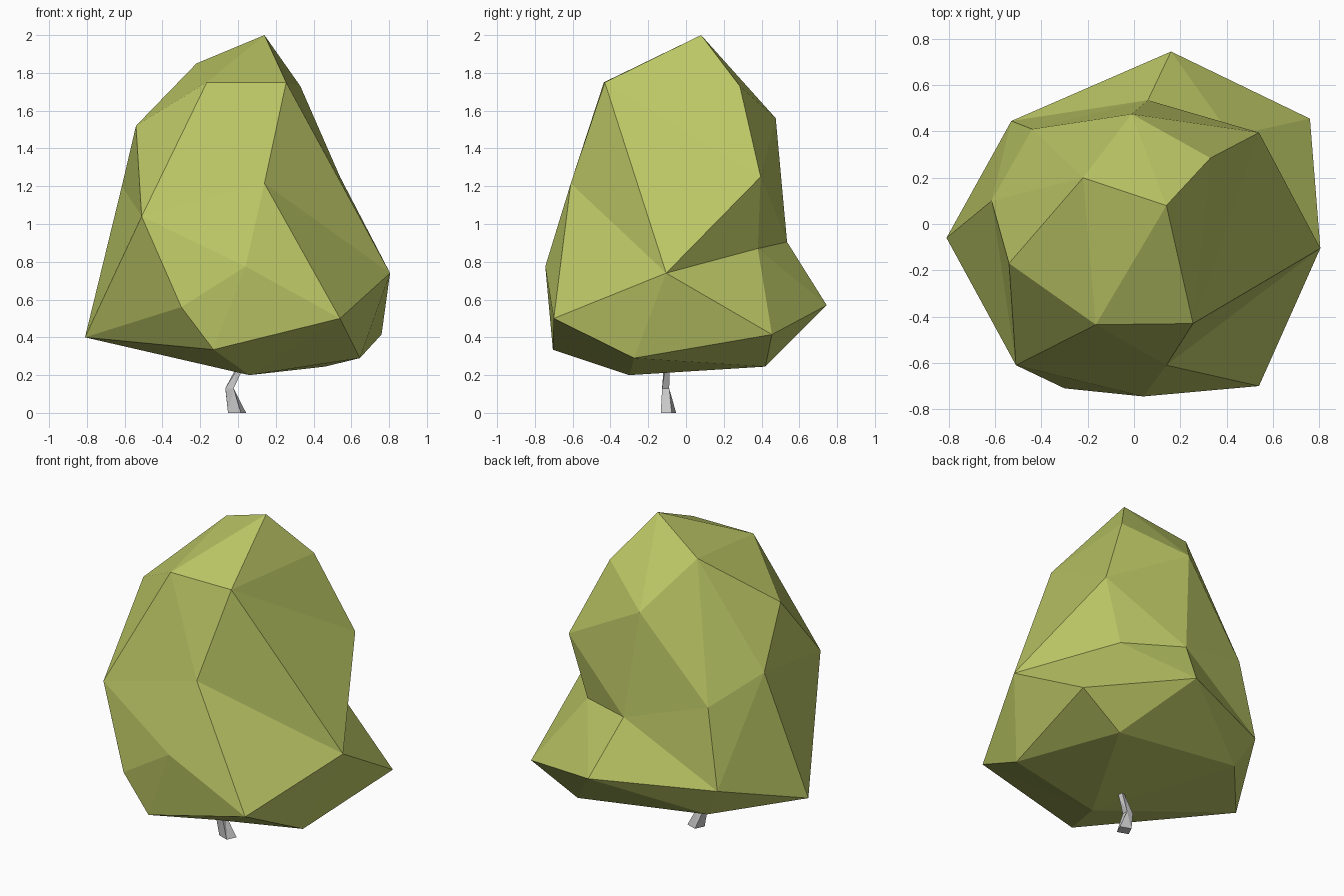
import bpy, bmesh, math
from mathutils import Vector

if "Cube" in bpy.data.objects:
    bpy.data.objects.remove(bpy.data.objects["Cube"])


def finish(bm, name, mat=None):
    bmesh.ops.recalc_face_normals(bm, faces=bm.faces[:])
    me = bpy.data.meshes.new(name)
    bm.to_mesh(me)
    bm.free()
    ob = bpy.data.objects.new(name, me)
    bpy.context.collection.objects.link(ob)
    if mat:
        me.materials.append(mat)
    return ob


# Foliage: corner points of the faceted crown, from top to bottom
corners = dict(
    A=(.14, .08, 2.0), B=(-.22, .20, 1.85), C=(-.165, -.435, 1.75),
    D=(.255, -.43, 1.75), F=(.33, .285, 1.73), G=(-.01, .475, 1.56),
    E=(-.54, -.17, 1.52), H=(.54, .395, 1.25), I=(.14, -.61, 1.215),
    X=(-.615, .10, 1.20), w=(-.44, .41, 1.05), J=(-.51, -.61, 1.04),
    V=(.06, .535, .905), Y=(.42, .38, .87), M=(.04, -.745, .775),
    K=(.805, -.105, .74), Q=(.16, .745, .57), W=(-.53, .445, .56),
    N=(-.30, -.71, .56), L=(.54, -.70, .5), R=(.76, .455, .415),
    P=(-.81, -.06, .4), Z=(-.42, .39, .365), O=(-.13, -.705, .335),
    S=(.645, -.275, .29), U=(.46, .42, .245), T=(.06, -.30, .2))
ridges = "AC AG BC CI IJ IK JM DF DH Bw BX XW YQ HV HY KS NP GH VW EX".split()

# Spread the points on a sphere to skin them, then move them into place
bm = bmesh.new()
centre = Vector((0, -.03, .85))
vert = {}
for key, p in corners.items():
    d = Vector(p) - centre
    d.z *= .85
    vert[key] = bm.verts.new(d.normalized())
bmesh.ops.convex_hull(bm, input=bm.verts[:])

# Turn triangle diagonals so that the visible ridges exist
for _ in range(3):
    for pair in ridges:
        a, b = vert[pair[0]], vert[pair[1]]
        if any(e.other_vert(a) == b for e in a.link_edges):
            continue
        for e in bm.edges[:]:
            if len(e.link_faces) != 2:
                continue
            opposite = {v for f in e.link_faces for v in f.verts} - set(e.verts)
            if opposite == {a, b}:
                bmesh.utils.edge_rotate(e, False)
                break
for key, p in corners.items():
    vert[key].co = p

leaf = bpy.data.materials.new("leaf_green")
leaf.diffuse_color = (.5, .57, .13, 1)
leaf.use_nodes = True
leaf.node_tree.nodes["Principled BSDF"].inputs["Base Color"].default_value = leaf.diffuse_color
finish(bm, "foliage", leaf)

# Trunk: small crooked four-sided tube (x, y, z, radius, twist)
bm = bmesh.new()
rings = []
for x, y, z, r, tw in ((-.005, -.093, 0, .052, .4), (-.045, -.108, .13, .031, .8),
                       (.0, -.103, .22, .022, 1.1), (.03, -.1, .30, .012, 1.3)):
    rings.append([bm.verts.new((x + r * math.cos(tw + i * math.pi / 2),
                                y + .85 * r * math.sin(tw + i * math.pi / 2), z))
                  for i in range(4)])
for lo, hi in zip(rings, rings[1:]):
    for i in range(4):
        j = (i + 1) % 4
        bm.faces.new((lo[i], lo[j], hi[j], hi[i]))
bm.faces.new(rings[0][::-1])
bm.faces.new(rings[-1])
bmesh.ops.triangulate(bm, faces=bm.faces[:])
finish(bm, "trunk")
